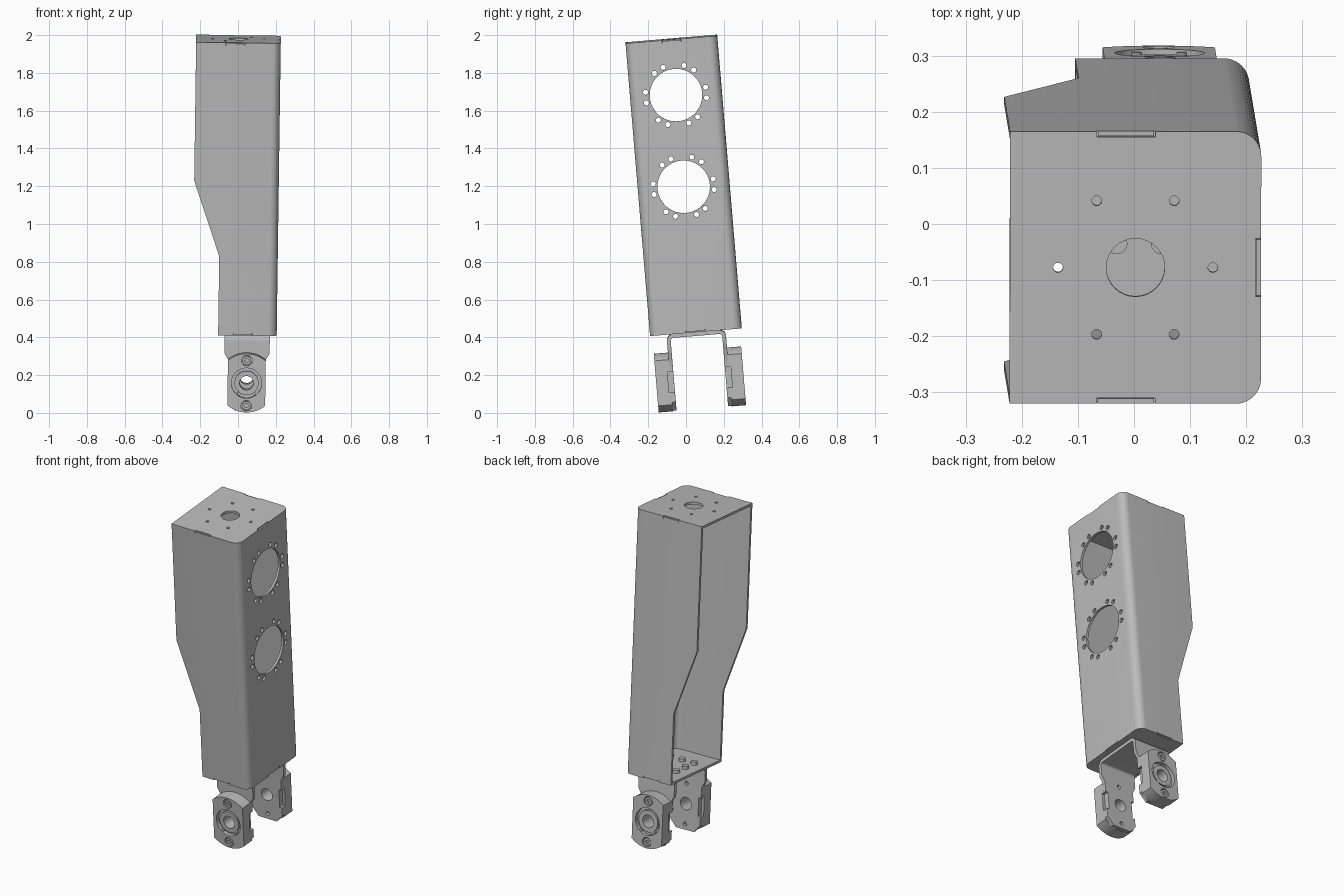
import bpy, bmesh
from math import sin, cos, pi, radians
from mathutils import Matrix

if "Cube" in bpy.data.objects:
    bpy.data.objects.remove(bpy.data.objects["Cube"])

GREY = (0.5, 0.5, 0.5, 1)
mat = bpy.data.materials.new("plain_grey")
mat.use_nodes = True
mat.diffuse_color = GREY
mat.node_tree.nodes["Principled BSDF"].inputs["Base Color"].default_value = GREY

# The whole leg leans slightly; parts are built upright and then placed
LEAN = (Matrix.Translation((-0.019, 0.0525, 0.43))
        @ Matrix.Rotation(radians(0.8), 4, 'Y') @ Matrix.Rotation(radians(4.8), 4, 'X'))
parts = []


def arc(cx, cy, r, a0, a1, n=10):
    return [(cx + r * cos(radians(a0 + (a1 - a0) * i / n)),
             cy + r * sin(radians(a0 + (a1 - a0) * i / n))) for i in range(n + 1)]


def circle(cx, cy, r, n=24):
    return arc(cx, cy, r, 0, 360, n)[:-1]


def rect(x0, x1, y0, y1):
    return [(x0, y0), (x1, y0), (x1, y1), (x0, y1)]


def prism(name, outlines, axis, lo, hi, keep=True):
    """Extrude flat outlines along one axis."""
    place = {'X': lambda a, b, h: (h, a, b), 'Y': lambda a, b, h: (a, h, b),
             'Z': lambda a, b, h: (a, b, h)}[axis]
    bm = bmesh.new()
    for pts in outlines:
        ends = [[bm.verts.new(place(a, b, h)) for a, b in pts] for h in (lo, hi)]
        n = len(pts)
        for ring in ends:
            bm.faces.new(ring)
        for i in range(n):
            j = (i + 1) % n
            bm.faces.new((ends[0][i], ends[0][j], ends[1][j], ends[1][i]))
    bmesh.ops.recalc_face_normals(bm, faces=bm.faces)
    me = bpy.data.meshes.new(name)
    bm.to_mesh(me)
    bm.free()
    me.materials.append(mat)
    ob = bpy.data.objects.new(name, me)
    bpy.context.collection.objects.link(ob)
    if keep:
        parts.append(ob)
    return ob


def cut(ob, outlines, axis, lo, hi, op='DIFFERENCE'):
    cutter = prism("cutter", outlines, axis, lo, hi, keep=False)
    mod = ob.modifiers.new("cut", 'BOOLEAN')
    mod.operation, mod.solver, mod.object = op, 'EXACT', cutter
    dg = bpy.context.evaluated_depsgraph_get()
    me = bpy.data.meshes.new_from_object(ob.evaluated_get(dg))
    ob.modifiers.clear()
    ob.data = me
    bpy.data.objects.remove(cutter)


W, D, H = 0.224, 0.2435, 1.555      # half width, half depth, height
T, R = 0.014, 0.045                 # sheet thickness, corner radius
LOW = -0.086                        # open edge of the narrow lower part
TAB = 0.052


def plate_outline(left):
    return [(left, -D)] + arc(W - R, R - D, R, -90, 0) + arc(W - R, D - R, R, 0, 90) + [(left, D)]


def tab_slots(cx, depth):
    return [rect(cx - TAB, cx + TAB, -D - 0.01, -D + depth),
            rect(cx - TAB, cx + TAB, D - depth, D + 0.01),
            rect(W - depth, W + 0.01, -TAB, TAB)]


# Folded channel, open on one side, narrowing below
inner = [(x, y) for x, y in arc(W - R, D - R, R - T, 90, 0) + arc(W - R, R - D, R - T, 0, -90)]
channel = prism("channel_shell",
                [plate_outline(-W) + [(-W, D - T)] + inner + [(-W, T - D)]], 'Z', T, H - T)
cut(channel, [[(-0.4, -0.1), (LOW, -0.1), (LOW, 0.42), (-W, 0.82), (-0.4, 0.82)]], 'Y', -1, 1)

# Two large openings, each ringed by six pairs of small holes
openings = []
for z in (0.773, 1.26):
    openings.append(circle(0, z, 0.139, 48))
    for k in range(6):
        for d in (-10, 10):
            a = radians(60 * k + d)
            openings.append(circle(0.162 * cos(a), z + 0.162 * sin(a), 0.0135, 14))
cut(channel, openings, 'X', W - 0.03, W + 0.05)

# End plates with notches, and the wall tabs set into them
top = prism("top_plate", [plate_outline(-W)], 'Z', H - T, H)
bottom = prism("bottom_plate", [plate_outline(LOW)], 'Z', 0, T)
top_holes = [circle(0, 0, 0.052, 32)]
for k in range(6):
    a = k * pi / 3
    top_holes.append(circle(0.138 * cos(a), 0.138 * sin(a), 0.0088, 14))
cut(top, top_holes + tab_slots(-0.017, 0.01), 'Z', H - 0.1, H + 0.1)
cut(bottom, tab_slots(0.044, 0.01), 'Z', -0.1, 0.1)
for name, cx, lo, hi in (("top", -0.017, H - T - 0.001, H - 0.005),
                         ("bottom", 0.044, 0.005, T + 0.001)):
    e = 0.002
    prism(name + "_wall_tabs",
          [rect(cx - TAB + e, cx + TAB - e, -D, -D + 0.009),
           rect(cx - TAB + e, cx + TAB - e, D - 0.009, D),
           rect(W - 0.009, W, -TAB + e, TAB - e)], 'Z', lo, hi)

# Bolt heads inside the bottom plate
BX = 0.068
for i in (-1, 0, 1):
    for j in (-1, 0, 1):
        if i or j:
            prism("bolt_head", [circle(BX + 0.08 * i, 0.085 * j, 0.019, 20)], 'Z', T - 0.002, T + 0.018)

# Fork bracket hanging below
BY, BT, BR, CZ = 0.157, 0.02, 0.035, -0.253
fork = ([(-BY, -0.42)] + arc(BR - BY, -BR, BR, 180, 90) + arc(BY - BR, -BR, BR, 90, 0)
        + [(BY, -0.42), (BY - BT, -0.42)] + arc(BY - BR, -BR, BR - BT, 0, 90)
        + arc(BR - BY, -BR, BR - BT, 90, 180) + [(BT - BY, -0.42)])
bracket = prism("fork_bracket", [fork], 'X', BX - 0.13, BX + 0.13)
half = [(0.12, 0.01), (0.12, -0.1), (0.1, -0.135), (0.1, -0.36), (0.06, -0.405)]
cut(bracket, [[(BX + x, z) for x, z in half] + [(BX - x, z) for x, z in reversed(half)]],
    'Y', -0.3, 0.3, 'INTERSECT')
cut(bracket, [circle(BX, CZ, 0.037, 32)] + [circle(BX, CZ + s * 0.12, 0.012, 14) for s in (-1, 1)],
    'Y', -0.3, 0.3)
side_notches = [rect(BX + s * 0.098 - 0.014, BX + s * 0.098 + 0.014, CZ - 0.055, CZ + 0.055)
                for s in (-1, 1)]
for s in (-1, 1):
    cut(bracket, side_notches, 'Y', *sorted((s * 0.12, s * 0.17)))

# Pivot blocks on the outer faces of the fork
OUT = 0.232
for s, side in ((-1, "front"), (1, "back")):
    def span(a, b):
        return sorted((s * a, s * b))
    half_angle = 50.1
    outline = (arc(BX, CZ, 0.156, half_angle, 180 - half_angle, 16)
               + arc(BX, CZ, 0.156, 180 + half_angle, 360 - half_angle, 16))
    block = prism(side + "_pivot_block", [outline], 'Y', *span(BY, OUT))
    cut(block, side_notches, 'Y', *span(0.14, 0.168))
    cut(block, [circle(BX, CZ, 0.08, 40)] + [circle(BX, CZ + k * 0.12, 0.028, 24) for k in (-1, 1)],
        'Y', *span(OUT - 0.022, OUT + 0.05))
    cut(block, [circle(BX, CZ, 0.037, 32)], 'Y', *span(0.1, 0.3))
    # Bearing ring
    ring = prism(side + "_bearing_ring", [circle(BX, CZ, 0.064, 40)], 'Y', *span(OUT - 0.024, OUT - 0.008))
    cut(ring, [circle(BX, CZ, 0.037, 32)], 'Y', *span(0.1, 0.3))
    # Socket screws above and below, and small pins around the ring
    for k in (-1, 1):
        screw = prism(side + "_screw", [circle(BX, CZ + k * 0.12, 0.023, 24)], 'Y',
                      *span(OUT - 0.024, OUT - 0.003))
        cut(screw, [circle(BX, CZ + k * 0.12, 0.012, 6)], 'Y', *span(OUT - 0.014, OUT + 0.02))
        prism(side + "_ring_pin", [circle(BX + k * 0.04, CZ - 0.058, 0.009, 12)], 'Y',
              *span(OUT - 0.024, OUT - 0.004))

# Place everything and smooth the curved faces
bpy.ops.object.select_all(action='DESELECT')
for ob in parts:
    ob.matrix_world = LEAN
    ob.select_set(True)
bpy.context.view_layer.objects.active = parts[0]
bpy.ops.object.shade_smooth_by_angle(angle=radians(30))
